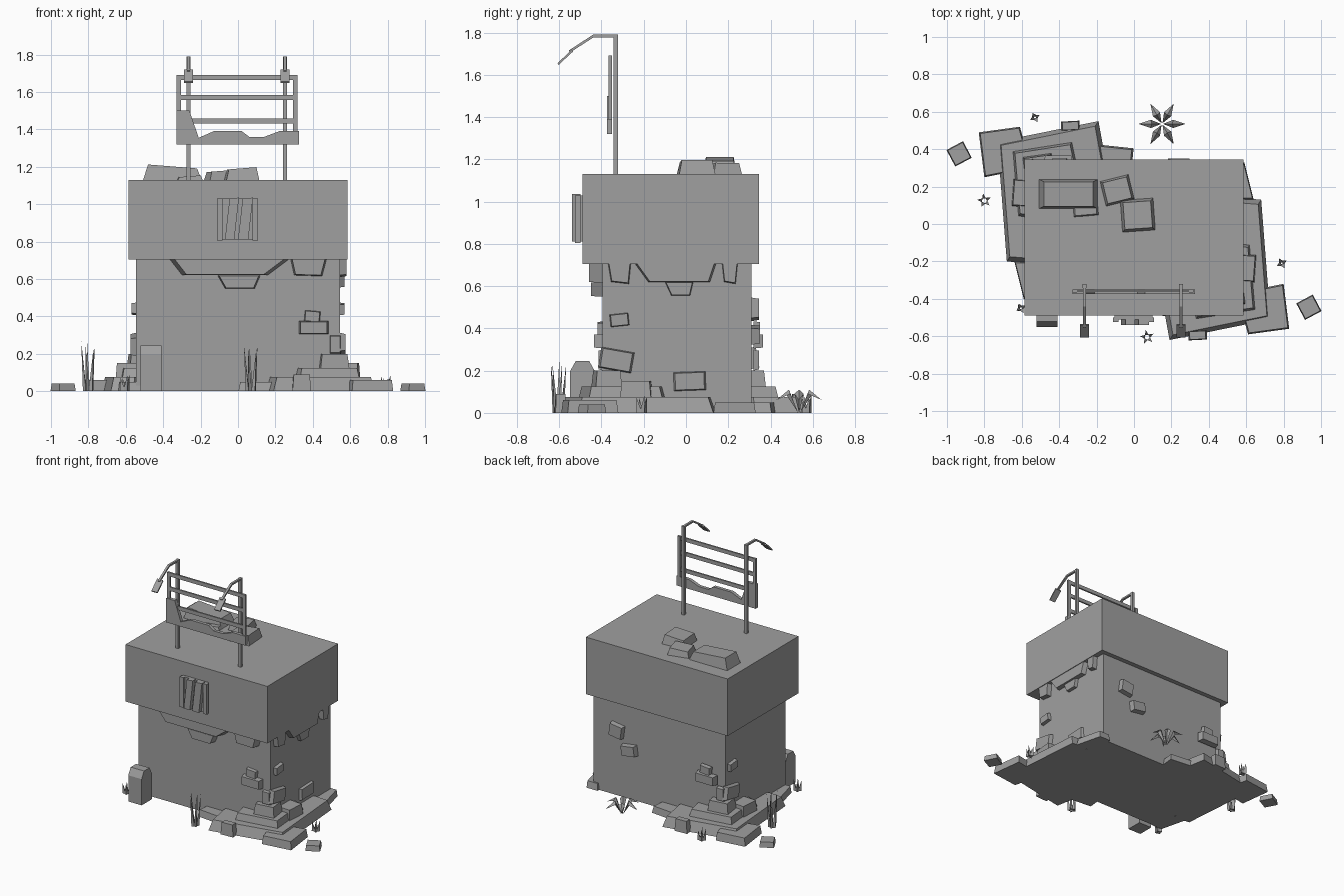
import bpy, math, random
from mathutils import Vector

random.seed(4)
cube = bpy.data.objects.get("Cube")
if cube:
    bpy.data.objects.remove(cube)

stone = bpy.data.materials.new("stone_grey")
stone.use_nodes = True
stone.diffuse_color = (0.35, 0.35, 0.35, 1)
stone.node_tree.nodes["Principled BSDF"].inputs["Base Color"].default_value = stone.diffuse_color

# Local (a, b, depth) to world for each direction a part is extruded in
AXES = {
    "up": lambda a, b, d: (a, b, d),
    "front": lambda a, b, d: (a, -d, b),
    "back": lambda a, b, d: (a, d, b),
    "left": lambda a, b, d: (d, a, b),
}


def mesh_object(name, verts, faces):
    mesh = bpy.data.meshes.new(name)
    mesh.from_pydata(verts, [], faces)
    mesh.materials.append(stone)
    obj = bpy.data.objects.new(name, mesh)
    bpy.context.collection.objects.link(obj)
    bpy.context.view_layer.objects.active = obj
    bpy.ops.object.mode_set(mode="EDIT")
    bpy.ops.mesh.select_all(action="SELECT")
    bpy.ops.mesh.normals_make_consistent(inside=False)
    bpy.ops.object.mode_set(mode="OBJECT")
    return obj


def prism(name, outline, start, end, axis="up", taper=1.0, twin=False):
    """Extrude an outline from start to end, shrinking the far face by taper."""
    n = len(outline)
    ca = sum(p[0] for p in outline) / n
    cb = sum(p[1] for p in outline) / n
    far = [(ca + (a - ca) * taper, cb + (b - cb) * taper) for a, b in outline]
    put = AXES[axis]
    verts = [put(a, b, start) for a, b in outline] + [put(a, b, end) for a, b in far]
    faces = [tuple(range(n)), tuple(range(n, 2 * n))]
    faces += [(i, (i + 1) % n, n + (i + 1) % n, n + i) for i in range(n)]
    obj = mesh_object(name, verts, faces)
    if twin:  # the same part turned half round on the opposite corner
        mesh_object(name + "_twin", [(-x, -0.07 - y, z) for x, y, z in verts], faces)
    return obj


def rect(a0, a1, b0, b1, turn=0):
    ca, cb, w, h = (a0 + a1) / 2, (b0 + b1) / 2, (a1 - a0) / 2, (b1 - b0) / 2
    c, s = math.cos(math.radians(turn)), math.sin(math.radians(turn))
    return [(ca + u * w * c - v * h * s, cb + u * w * s + v * h * c)
            for u, v in ((-1, -1), (1, -1), (1, 1), (-1, 1))]


# Main masses
prism("body", rect(-0.545, 0.545, -0.395, 0.31), 0, 0.72)
prism("upper_block", rect(-0.585, 0.585, -0.49, 0.345), 0.705, 1.13)

# Corbels under the upper block
prism("front_corbel_wide", [(-0.37, 0.71), (-0.3, 0.62), (0.16, 0.62), (0.28, 0.71)], 0.39, 0.46, "front", 0.9)
prism("front_corbel_low", [(-0.11, 0.62), (-0.07, 0.55), (0.09, 0.55), (0.12, 0.62)], 0.39, 0.45, "front", 0.92)
prism("front_corbel_end", [(0.28, 0.71), (0.3, 0.62), (0.45, 0.615), (0.475, 0.71)], 0.39, 0.46, "front", 0.9)
prism("left_corbel_wide", [(-0.245, 0.71), (-0.18, 0.62), (0.115, 0.62), (0.145, 0.71)], 0.54, 0.58, "left", 0.94)
prism("left_corbel_low", [(-0.1, 0.62), (-0.07, 0.555), (0.02, 0.555), (0.035, 0.62)], 0.54, 0.57, "left", 0.92)
prism("left_corbel_front", [(-0.37, 0.71), (-0.355, 0.62), (-0.27, 0.61), (-0.26, 0.71)], 0.54, 0.58, "left", 0.9)
prism("left_corbel_back", [(0.17, 0.71), (0.18, 0.62), (0.235, 0.61), (0.245, 0.71)], 0.54, 0.58, "left", 0.9)

# Loose bricks standing out of the walls
for name, shape, start, end, axis, twin in (
    ("upper_brick", rect(0.355, 0.44, 0.37, 0.43, -5), 0.39, 0.42, "front", True),
    ("wide_brick", rect(0.325, 0.485, 0.305, 0.375), 0.39, 0.435, "front", True),
    ("corner_brick", rect(0.49, 0.55, 0.2, 0.3), 0.39, 0.415, "front", True),
    ("side_brick", rect(-0.36, -0.27, 0.41, 0.47, 6), 0.54, 0.57, "left", True),
    ("side_wide_brick", rect(-0.41, -0.25, 0.2, 0.3, -10), 0.54, 0.575, "left", True),
    ("side_low_brick", rect(-0.06, 0.095, 0.105, 0.195, 2), 0.54, 0.565, "left", False),
    ("back_upper_brick", rect(0.29, 0.4, 0.44, 0.54, 8), 0.3, 0.345, "back", False),
    ("back_lower_brick", rect(0.18, 0.3, 0.33, 0.41, -8), 0.3, 0.35, "back", False),
):
    prism(name, shape, start, end, axis, 0.88, twin)

# Rubble terraces on two opposite corners
prism("rubble_outer_slab", [(-0.83, 0.49), (-0.61, 0.52), (-0.55, 0.3), (-0.8, 0.25)], 0, 0.06, taper=0.94, twin=True)
prism("rubble_main_slab", [(-0.73, 0.44), (-0.19, 0.55), (-0.15, 0.33), (-0.4, 0.05), (-0.56, -0.21), (-0.68, -0.2)],
      0, 0.075, taper=0.93, twin=True)
prism("rubble_end_slab", rect(-0.2, -0.01, 0.25, 0.415, -6), 0, 0.05, taper=0.9, twin=True)
prism("rubble_side_slab", [(-0.64, -0.2), (-0.5, -0.2), (-0.5, -0.4), (-0.59, -0.4)], 0, 0.05, taper=0.92, twin=True)
prism("rubble_upper_slab", [(-0.65, 0.39), (-0.33, 0.44), (-0.3, 0.3), (-0.5, 0.02), (-0.62, 0.04)],
      0.06, 0.125, taper=0.92, twin=True)
prism("rubble_corner_stone", rect(-0.59, -0.43, 0.24, 0.37, 8), 0.1, 0.2, taper=0.85, twin=True)
prism("rubble_side_stone", rect(-0.65, -0.53, 0.09, 0.24, -4), 0.05, 0.15, taper=0.88, twin=True)
prism("rubble_edge_stone", rect(-0.39, -0.29, 0.5, 0.55, 3), 0, 0.09, taper=0.85, twin=True)
prism("fallen_stone", rect(-0.985, -0.885, 0.325, 0.425, 28), 0, 0.04, taper=0.9, twin=True)

# Broken stones on the roof
for name, shape, top, turn in (
    ("roof_stone_long", (-0.51, -0.19, 0.08, 0.24), 1.2, 0),
    ("roof_stone_small", (-0.33, -0.19, 0.04, 0.14), 1.17, 5),
    ("roof_stone_back", (-0.17, -0.01, 0.11, 0.25), 1.185, 14),
    ("roof_stone_side", (-0.07, 0.11, -0.04, 0.135), 1.19, 4),
):
    obj = prism(name, rect(*shape, turn), 1.12, top, taper=0.82)
    for v in obj.data.vertices:  # tilted tops
        if v.co.z > 1.13:
            v.co.z += 0.08 * (-v.co.x - 0.33 if "long" in name else v.co.x)

# Wall plaque with slanted slats
prism("plaque_back", rect(-0.105, 0.1, 0.81, 1.03), 0.485, 0.51, "front")
for a in (-0.1, 0.09):
    prism("plaque_side", rect(a - 0.013, a + 0.018, 0.805, 1.03), 0.5, 0.525, "front")
for a, w in ((-0.07, 0.05), (0.0, 0.055)):
    prism("plaque_slat", [(a, 0.81), (a + w, 0.81), (a + w + 0.025, 1.035), (a + 0.025, 1.03)], 0.5, 0.54, "front")

# Sign frame: rails, uprights and a broken lower board
for z in (1.445, 1.57, 1.677):
    prism("sign_rail", rect(-0.32, 0.31, z - 0.014, z + 0.014), 0.352, 0.364, "front")
for a, low in ((-0.318, 1.45), (0.305, 1.36)):
    prism("sign_upright", rect(a - 0.012, a + 0.012, low, 1.691), 0.35, 0.366, "front")
prism("sign_board", [(-0.33, 1.32), (0.325, 1.32), (0.325, 1.39), (0.22, 1.39), (0.14, 1.36), (0.06, 1.36),
                     (0.02, 1.39), (-0.13, 1.39), (-0.21, 1.355), (-0.26, 1.5), (-0.33, 1.5)], 0.35, 0.375, "front")

# Lamp posts with bent arms and flat heads
for a in (-0.265, 0.252):
    prism("lamp_post", rect(a - 0.011, a + 0.011, -0.342, -0.322), 1.12, 1.79)
    prism("lamp_arm", [(-0.33, 1.79), (-0.44, 1.79), (-0.555, 1.715), (-0.55, 1.705), (-0.438, 1.777), (-0.33, 1.777)],
          a - 0.008, a + 0.008, "left")
    prism("lamp_head", [(-0.54, 1.72), (-0.608, 1.655), (-0.603, 1.647), (-0.535, 1.71)], a - 0.024, a + 0.024, "left")

# Marker post with chamfered top beside the front wall
prism("marker_post", [(-0.55, 0), (-0.43, 0), (-0.43, 0.195), (-0.458, 0.245), (-0.522, 0.245), (-0.55, 0.195)],
      -0.52, -0.41, "left")


# Grass tufts of thin three-sided blades
def tuft(x, y, height, spread, width, blades):
    verts, faces = [], []
    for i in range(blades):
        turn = math.tau * i / blades + 0.5
        out = Vector((math.cos(turn), math.sin(turn), 0))
        root = Vector((x, y, 0)) + out * spread * 0.5
        k = len(verts)
        for j in range(3):
            t = turn + math.tau * j / 3
            verts.append(root + Vector((math.cos(t), math.sin(t), 0)) * width)
        verts.append(root + out * spread * 0.6 + Vector((0, 0, height * random.uniform(0.8, 1))))
        faces += [(k, k + 1, k + 2), (k, k + 1, k + 3), (k + 1, k + 2, k + 3), (k + 2, k, k + 3)]
    mesh_object("grass_tuft", verts, faces)


for x, y in ((0.07, -0.605), (-0.8, 0.125)):
    tuft(x, y, 0.28, 0.035, 0.012, 5)
for x, y in ((0.79, -0.21), (-0.53, 0.57), (-0.605, -0.45)):
    tuft(x, y, 0.09, 0.025, 0.016, 4)

# Star plant with six folded, drooping leaves
verts, faces = [], []
for i in range(6):
    turn = math.tau * i / 6
    k = len(verts)
    for r, side, z in ((0.005, 0, 0.0), (0.06, 0.022, 0.09), (0.055, 0, 0.11), (0.06, -0.022, 0.09), (0.125, 0, 0.06)):
        verts.append((0.15 + r * math.cos(turn) - side * math.sin(turn),
                      0.535 + r * math.sin(turn) + side * math.cos(turn), z))
    faces += [(k, k + 1, k + 2), (k, k + 2, k + 3), (k + 1, k + 4, k + 2), (k + 2, k + 4, k + 3)]
mesh_object("star_plant", verts, faces)
